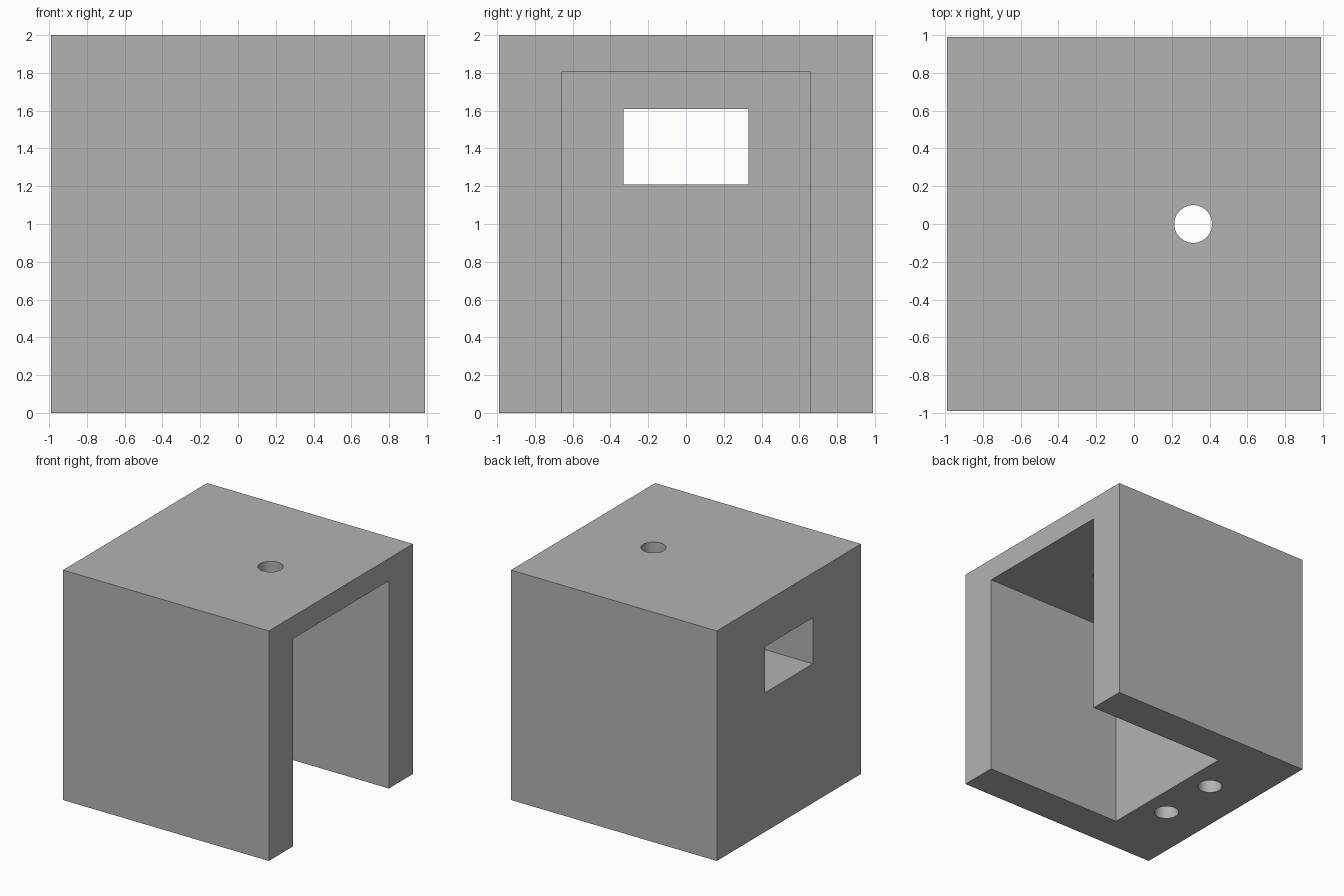
import bpy
import math

cube = bpy.data.objects.get("Cube")
if cube:
    bpy.data.objects.remove(cube, do_unlink=True)

HALF = 0.99        # half the width and depth of the block
HEIGHT = 2.0
WALL_X = -0.36     # inner face of the thick wall
HOLE_R = 0.1
OVER = 0.1         # how far cutters reach past the surface

grey = bpy.data.materials.new("plain grey")
grey.use_nodes = True
colour = (0.45, 0.45, 0.45, 1)
grey.diffuse_color = colour
grey.node_tree.nodes["Principled BSDF"].inputs["Base Color"].default_value = colour


def box(name, low, high):
    centre = [(a + b) / 2 for a, b in zip(low, high)]
    bpy.ops.mesh.primitive_cube_add(size=1, location=centre)
    ob = bpy.context.object
    ob.name = name
    ob.scale = [b - a for a, b in zip(low, high)]
    bpy.ops.object.transform_apply(location=True, rotation=False, scale=True)
    ob.data.materials.append(grey)
    return ob


def drill(name, x, y, bottom, top):
    bpy.ops.mesh.primitive_cylinder_add(
        vertices=48, radius=HOLE_R, depth=top - bottom,
        location=(x, y, (bottom + top) / 2))
    ob = bpy.context.object
    ob.name = name
    ob.data.materials.append(grey)
    return ob


# Solid block
block = box("housing_block", (-HALF, -HALF, 0), (HALF, HALF, HEIGHT))

# Bay open to one side and below, window in the thick wall, drilled holes
cutters = [
    box("bay_cutter", (WALL_X, -0.66, -OVER), (HALF + OVER, 0.66, 1.805)),
    box("window_cutter", (-HALF - OVER, -0.33, 1.21), (WALL_X + OVER, 0.33, 1.61)),
    drill("top_hole_cutter", 0.313, 0, 1.7, HEIGHT + OVER),
]
for y in (-0.28, 0.28):
    cutters.append(drill("mounting_hole_cutter", -0.585, y, -OVER, 0.65))

for cutter in cutters:
    cutter.hide_render = True
    cut = block.modifiers.new(cutter.name, "BOOLEAN")
    cut.operation = "DIFFERENCE"
    cut.solver = "EXACT"
    cut.object = cutter

# Bake the cuts, then drop the cutters
bpy.ops.object.select_all(action="DESELECT")
block.select_set(True)
bpy.context.view_layer.objects.active = block
for cutter in cutters:
    bpy.ops.object.modifier_apply(modifier=cutter.name)
    bpy.data.objects.remove(cutter, do_unlink=True)

bpy.ops.object.shade_smooth_by_angle(angle=math.radians(30))
